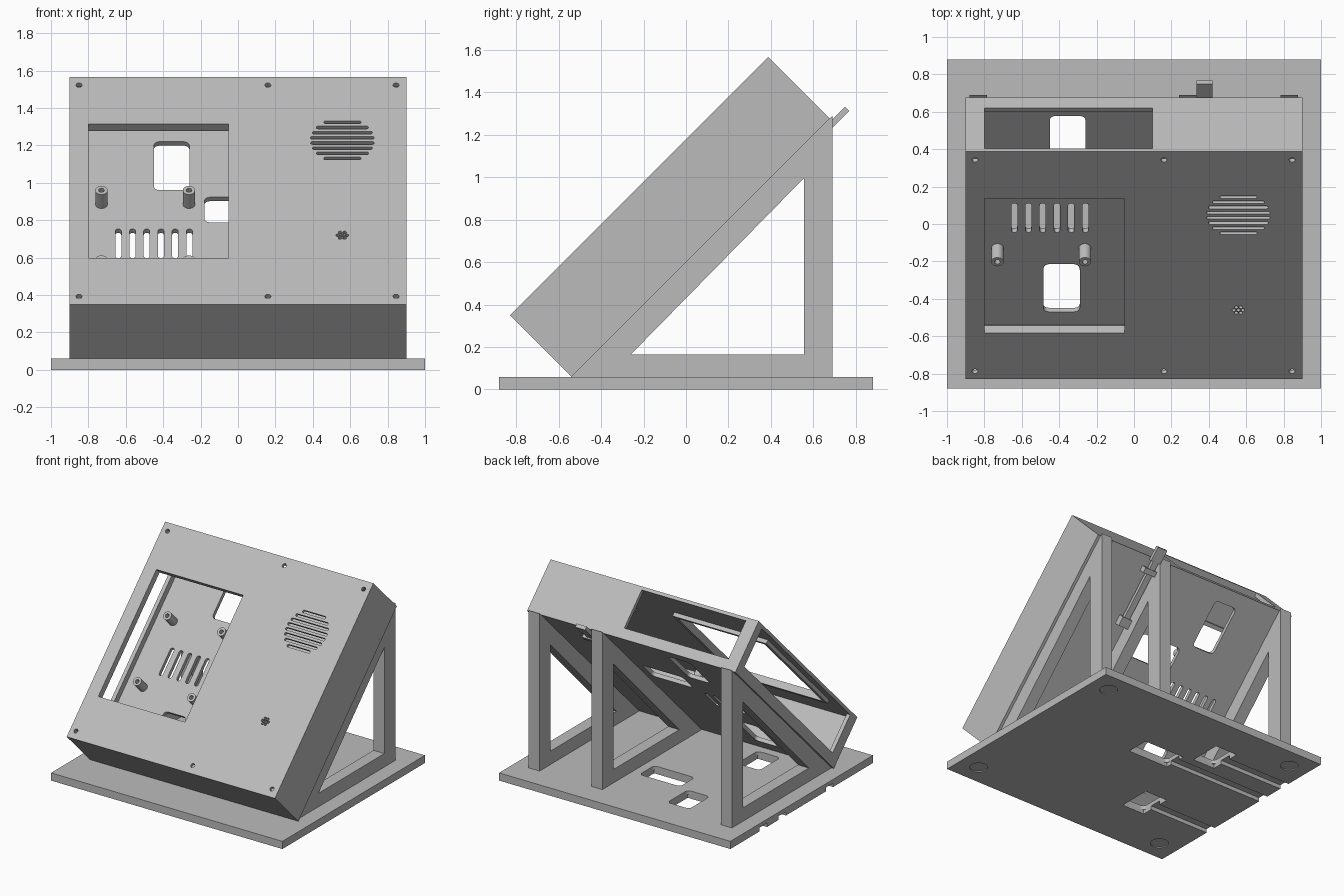
import bpy, bmesh
from math import sin, cos, pi, radians, sqrt
from mathutils import Matrix, Vector

cube = bpy.data.objects.get("Cube")
if cube:
    bpy.data.objects.remove(cube, do_unlink=True)

# Single plastic colour
grey = bpy.data.materials.new("grey_plastic")
grey.use_nodes = True
grey.diffuse_color = (0.5, 0.5, 0.5, 1)
for node in grey.node_tree.nodes:
    if node.type == 'BSDF_PRINCIPLED':
        node.inputs["Base Color"].default_value = (0.5, 0.5, 0.5, 1)


def axes(a, b, c, origin=(0, 0, 0)):
    """Matrix taking local x, y, z to the directions a, b, c."""
    m = Matrix((a, b, c)).transposed().to_4x4()
    m.translation = Vector(origin)
    return m


X, Y, Z = (1, 0, 0), (0, 1, 0), (0, 0, 1)
k = sqrt(0.5)
FLAT = Matrix.Identity(4)
SIDE = axes(Y, Z, X)
# Sloping housing: local x across, y up the slope, z out of the front
TILT = axes(X, (0, k, k), (0, -k, k), (0, -0.54, 0.06))
LENGTH, DEPTH, WALL, COVER = 1.72, 0.41, 0.03, 0.025
INNER = DEPTH - COVER


def rect(x0, x1, y0, y1, r=0.0):
    """Rectangle outline, with rounded corners if r is given."""
    if not r:
        return [(x0, y0), (x1, y0), (x1, y1), (x0, y1)]
    pts, n = [], 6
    corners = [(x1 - r, y1 - r), (x0 + r, y1 - r), (x0 + r, y0 + r), (x1 - r, y0 + r)]
    for q, (cx, cy) in enumerate(corners):
        for i in range(n + 1):
            a = (q + i / n) * pi / 2
            p = (cx + r * cos(a), cy + r * sin(a))
            if not pts or (Vector(p) - Vector(pts[-1])).length > 1e-5:
                pts.append(p)
    if (Vector(pts[0]) - Vector(pts[-1])).length < 1e-5:
        pts.pop()
    return pts


def disc(cx, cy, r):
    return rect(cx - r, cx + r, cy - r, cy + r, r)


def slot(cx, cy, w, h):
    return rect(cx - w / 2, cx + w / 2, cy - h / 2, cy + h / 2, min(w, h) / 2 - 0.0005)


def plate(name, outline, lo, hi, frame=FLAT, holes=()):
    """Extrude an outline with holes from lo to hi along the frame's z."""
    curve = bpy.data.curves.new(name, 'CURVE')
    curve.dimensions = '2D'
    curve.fill_mode = 'BOTH'
    curve.extrude = (hi - lo) / 2
    for loop in [outline, *holes]:
        sp = curve.splines.new('POLY')
        sp.points.add(len(loop) - 1)
        for pt, (x, y) in zip(sp.points, loop):
            pt.co = (x, y, 0, 1)
        sp.use_cyclic_u = True
    temp = bpy.data.objects.new(name + "_outline", curve)
    bpy.context.collection.objects.link(temp)
    deps = bpy.context.evaluated_depsgraph_get()
    mesh = bpy.data.meshes.new_from_object(temp.evaluated_get(deps))
    bpy.data.objects.remove(temp, do_unlink=True)
    bm = bmesh.new()
    bm.from_mesh(mesh)
    bmesh.ops.remove_doubles(bm, verts=bm.verts, dist=1e-5)
    bmesh.ops.transform(bm, verts=bm.verts,
                        matrix=frame @ Matrix.Translation((0, 0, (lo + hi) / 2)))
    bmesh.ops.recalc_face_normals(bm, faces=bm.faces)
    bm.to_mesh(mesh)
    bm.free()
    mesh.materials.clear()
    mesh.materials.append(grey)
    ob = bpy.data.objects.new(name, mesh)
    bpy.context.collection.objects.link(ob)
    bpy.ops.object.select_all(action='DESELECT')
    ob.select_set(True)
    bpy.context.view_layer.objects.active = ob
    bpy.ops.object.shade_smooth_by_angle(angle=radians(30))
    return ob


# Base plate: upper layer with cable holes, lower layer with cable channels
cable_holes = [(-0.45, -0.26, 0.35, 0.6), (-0.18, 0.17, 0.15, 0.33),
               (-0.485, -0.29, -0.47, -0.215)]
plate("base_top", rect(-1, 1, -0.88, 0.88), 0.03, 0.06,
      holes=[rect(*h, 0.03) for h in cable_holes])
outline = [(-1, -0.88), (1, -0.88), (1, 0.88), (-1, 0.88)]
for x0, x1, y0, y1 in cable_holes:
    mid, g = (y0 + y1) / 2, 0.045
    outline += [(-1, mid + g), (x0, mid + g), (x0, y1), (x1, y1),
                (x1, y0), (x0, y0), (x0, mid - g), (-1, mid - g)]
feet = [(sx * 0.84, sy * 0.72) for sx in (-1, 1) for sy in (-1, 1)]
plate("base_bottom", outline, 0, 0.03, holes=[disc(x, y, 0.065) for x, y in feet])
for x, y in feet:
    plate("foot_recess", disc(x, y, 0.065), 0.008, 0.03)

# Triangular support frames
for name, x in (("right_support", -0.88), ("middle_support", 0.24), ("left_support", 0.782)):
    plate(name, [(-0.54, 0.06), (0.69, 0.06), (0.69, 1.29)], x, x + 0.095, SIDE,
          [[(-0.26, 0.165), (0.555, 0.165), (0.555, 0.995)]])

# Back panel of the housing with vents and cable openings
vents = [slot(-0.64 + i * 0.076, 0.84, 0.032, 0.22) for i in range(6)]
openings = [rect(-0.45, -0.26, 1.243, 1.61, 0.03), rect(-0.18, 0.17, 1.0, 1.19, 0.03),
            rect(-0.485, -0.29, 0.13, 0.49, 0.03)]
plate("back_panel", rect(-0.9, 0.9, 0, LENGTH), 0, WALL, TILT, vents + openings)

# Front cover: window, screw holes, speaker grille, microphone holes
window = rect(-0.8, -0.05, 0.35, 1.365)
screws = [disc(x, u, 0.016) for x in (-0.85, 0.16, 0.845) for u in (0.06, 1.658)]
grille = []
for i in range(8):
    off = (i - 3.5) * 0.039
    grille.append(slot(0.558, 1.24 + off, 2 * sqrt(0.166 ** 2 - off ** 2) + 0.01, 0.02))
mic = [disc(0.558, 0.523, 0.01)]
mic += [disc(0.558 + 0.024 * cos(i * pi / 3), 0.523 + 0.024 * sin(i * pi / 3), 0.01)
        for i in range(6)]
plate("front_cover", rect(-0.9, 0.9, 0, LENGTH), INNER, DEPTH, TILT,
      [window] + screws + grille + mic)
plate("window_lip", rect(-0.83, -0.02, 0.32, 1.395), INNER - 0.03, INNER, TILT, [window])

# Housing walls, the top and right ones cut open
plate("bottom_wall", rect(-0.9, 0.9, 0, WALL), WALL, INNER, TILT)
plate("left_wall", rect(0.87, 0.9, WALL, LENGTH - WALL), WALL, INNER, TILT)


def open_wall(name, a0, a1, n0, n1, lo, hi, frame):
    plate(name, [(a0, WALL), (a1, WALL), (a1, INNER), (n1, INNER), (n1, 0.08),
                 (n0, 0.08), (n0, INNER), (a0, INNER)], lo, hi, frame)


open_wall("top_wall", -0.9, 0.9, -0.8, 0.1, -LENGTH, WALL - LENGTH,
          TILT @ axes(X, Z, (0, -1, 0)))
open_wall("right_wall", WALL, LENGTH - WALL, 0.1, 1.64, -0.9, -0.87, TILT @ SIDE)

# Circuit board standoffs
for x in (-0.73, -0.262):
    for u in (0.612, 1.138):
        plate("standoff", disc(x, u, 0.033), WALL, 0.135, TILT, [disc(x, u, 0.015)])

# Sliding latch behind the housing
plate("latch_tip", rect(0.335, 0.42, 1.7, 1.81), -0.04, -0.012, TILT)
plate("latch_bar", rect(0.352, 0.4, 1.22, 1.72), -0.04, -0.012, TILT)
plate("latch_handle", rect(0.335, 0.42, 1.18, 1.25), -0.05, 0, TILT)
plate("latch_guide", rect(0.335, 0.44, 1.6, 1.64), -0.05, 0, TILT)
